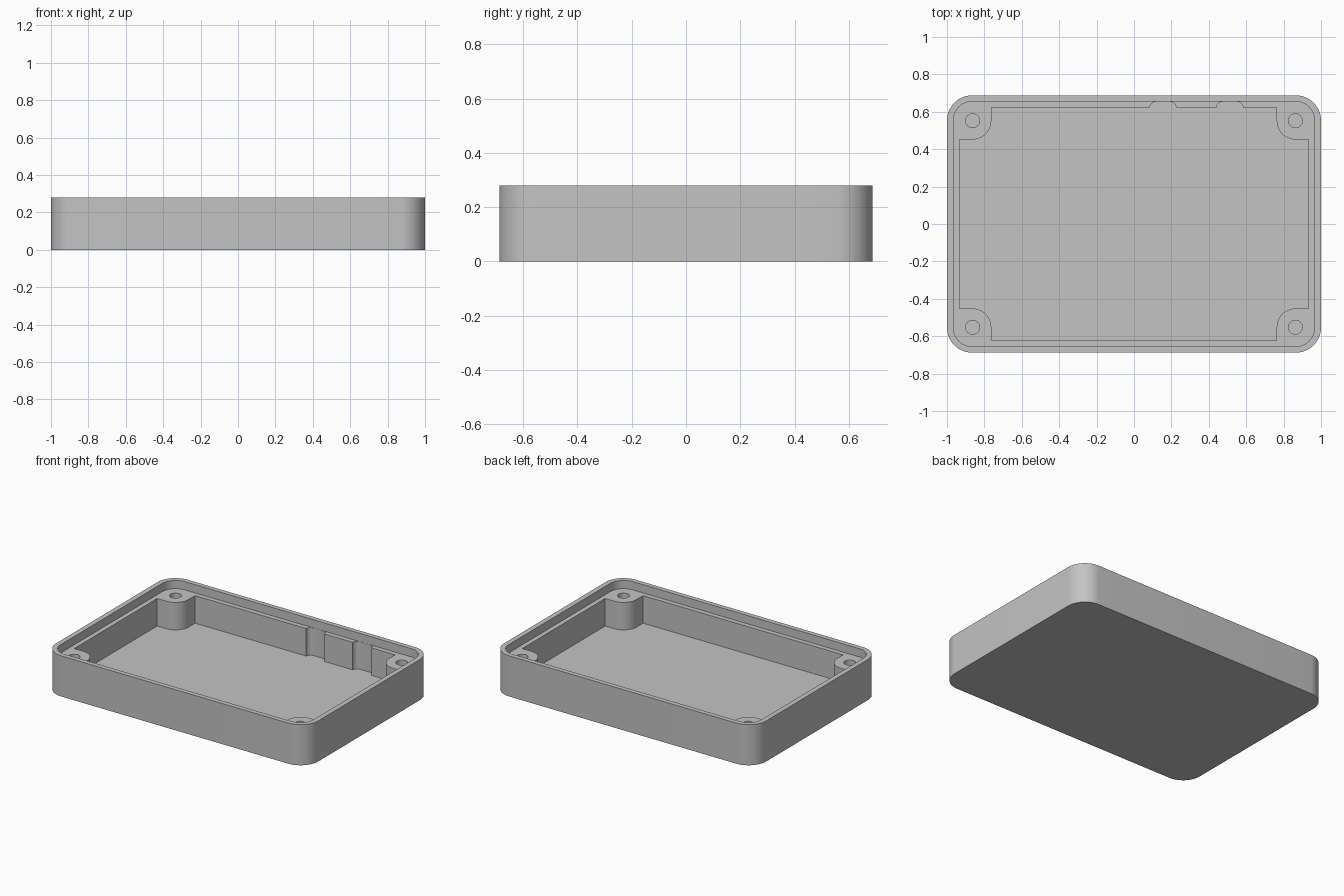
import bpy, bmesh, math

if "Cube" in bpy.data.objects:
    bpy.data.objects.remove(bpy.data.objects["Cube"], do_unlink=True)

TOP, LEDGE, FLOOR = 0.28, 0.223, 0.033   # rim, screw ledge and floor heights
BOSS_X, BOSS_Y = 0.863, 0.552            # screw hole centres
HOLE_R, BOSS_R = 0.0375, 0.1


def arc(cx, cy, r, a0, a1, n):
    return [(cx + r * math.cos(math.radians(a0 + (a1 - a0) * i / n)),
             cy + r * math.sin(math.radians(a0 + (a1 - a0) * i / n)))
            for i in range(n + 1)]


def rounded_rect(hx, hy, r, n=14):
    pts = []
    for k, (sx, sy) in enumerate([(1, 1), (-1, 1), (-1, -1), (1, -1)]):
        pts += arc(sx * (hx - r), sy * (hy - r), r, 90 * k, 90 * k + 90, n)
    return pts


def cavity_outline(hx, hy):
    # One corner steps around its screw boss, the others mirror it
    corner = ([(hx, BOSS_Y - BOSS_R)]
              + arc(BOSS_X, BOSS_Y, BOSS_R, 270, 180, 12)
              + [(BOSS_X - BOSS_R, hy)])

    def mirrored(sx, sy):
        pts = [(sx * x, sy * y) for x, y in corner]
        return pts if sx * sy > 0 else pts[::-1]

    # Two round-cornered slots in the back wall
    slots = []
    r = 0.034
    for x0, x1 in [(0.44, 0.583), (0.085, 0.225)]:
        slots += arc(x1 - r, hy - 0.002, r, 0, 90, 8)
        slots += arc(x0 + r, hy - 0.002, r, 90, 180, 8)
        slots[-18] = (x1, hy)
        slots[-1] = (x0, hy)
    return (mirrored(1, 1) + slots + mirrored(-1, 1)
            + mirrored(-1, -1) + mirrored(1, -1))


bm = bmesh.new()


def ring(pts, z):
    verts = [bm.verts.new((x, y, z)) for x, y in pts]
    return verts, [bm.edges.new((verts[i - 1], verts[i])) for i in range(len(verts))]


def wall(a, b):
    for i in range(len(a[0])):
        bm.faces.new((a[0][i - 1], a[0][i], b[0][i], b[0][i - 1]))


def fill(*rings):
    bmesh.ops.triangle_fill(bm, use_beauty=True, normal=(0, 0, 1),
                            edges=[e for r in rings for e in r[1]])


outer = rounded_rect(1.0, 0.688, 0.135)
lip = rounded_rect(0.965, 0.655, 0.1)
cavity = cavity_outline(0.933, 0.622)

# Outer shell and base
base_ring, rim_outer = ring(outer, 0), ring(outer, TOP)
wall(base_ring, rim_outer)
bm.faces.new(base_ring[0])

# Rim and lid recess
rim_inner, recess = ring(lip, TOP), ring(lip, LEDGE)
fill(rim_outer, rim_inner)
wall(rim_inner, recess)

# Cavity walls and floor
cavity_top, cavity_floor = ring(cavity, LEDGE), ring(cavity, FLOOR)
wall(cavity_top, cavity_floor)
fill(cavity_floor)

# Blind screw holes
hole_rings = []
for sx in (-1, 1):
    for sy in (-1, 1):
        circle = arc(sx * BOSS_X, sy * BOSS_Y, HOLE_R, 0, 360, 24)[:-1]
        mouth, bottom = ring(circle, LEDGE), ring(circle, FLOOR)
        wall(mouth, bottom)
        bm.faces.new(bottom[0])
        hole_rings.append(mouth)

# Ledge joining recess, cavity and screw holes
fill(recess, cavity_top, *hole_rings)
bmesh.ops.recalc_face_normals(bm, faces=bm.faces[:])

mesh = bpy.data.meshes.new("enclosure_tray")
bm.to_mesh(mesh)
bm.free()
tray = bpy.data.objects.new("enclosure_tray", mesh)
bpy.context.collection.objects.link(tray)

# Grey plastic
grey = bpy.data.materials.new("grey plastic")
grey.use_nodes = True
colour = (0.55, 0.55, 0.55, 1)
grey.diffuse_color = colour
grey.node_tree.nodes["Principled BSDF"].inputs["Base Color"].default_value = colour
mesh.materials.append(grey)

bpy.ops.object.select_all(action='DESELECT')
tray.select_set(True)
bpy.context.view_layer.objects.active = tray
bpy.ops.object.shade_smooth_by_angle(angle=math.radians(30))
